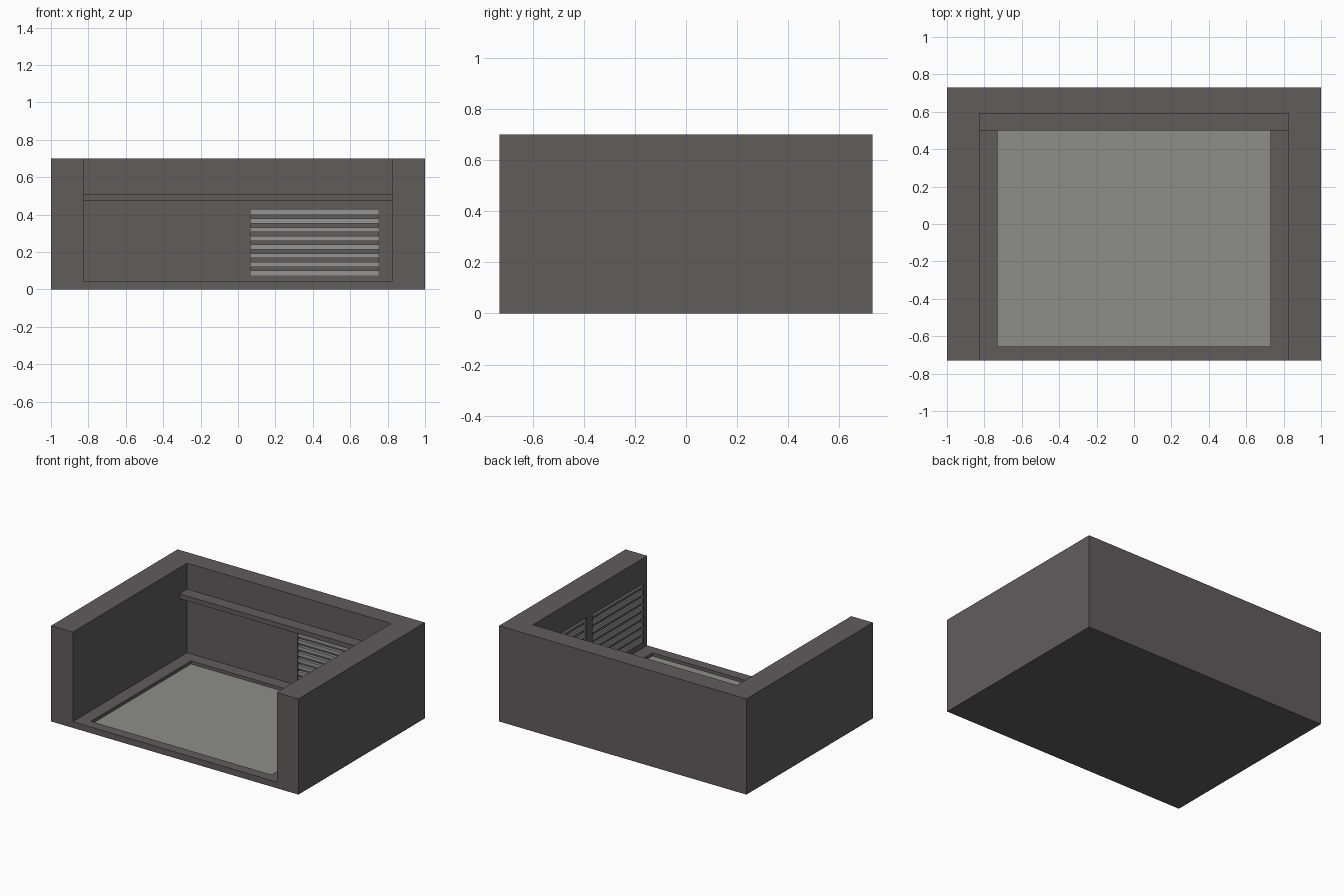
import bpy
import bmesh
from mathutils import Vector

if "Cube" in bpy.data.objects:
    bpy.data.objects.remove(bpy.data.objects["Cube"])


def material(name, rgb):
    m = bpy.data.materials.new(name)
    m.diffuse_color = (*rgb, 1)
    m.use_nodes = True
    m.node_tree.nodes["Principled BSDF"].inputs["Base Color"].default_value = m.diffuse_color
    return m


DARK = material("dark_stone", (0.115, 0.108, 0.108))
LIGHT = material("pale_grey", (0.27, 0.27, 0.265))
SLAT = material("slat_grey", (0.30, 0.30, 0.30))


def add_box(bm, lo, hi):
    lo, hi = Vector(lo), Vector(hi)
    for v in bmesh.ops.create_cube(bm, size=1)["verts"]:
        v.co = Vector((lo[i] + (v.co[i] + 0.5) * (hi[i] - lo[i]) for i in range(3)))


def boxes(name, spans, mat):
    bm = bmesh.new()
    for lo, hi in spans:
        add_box(bm, lo, hi)
    me = bpy.data.meshes.new(name)
    bm.to_mesh(me)
    bm.free()
    ob = bpy.data.objects.new(name, me)
    bpy.context.collection.objects.link(ob)
    me.materials.append(mat)
    return ob


def cut(target, lo, hi):
    cutter = boxes("cutter", [(lo, hi)], DARK)
    cutter.hide_render = True
    mod = target.modifiers.new("cut", 'BOOLEAN')
    mod.operation, mod.solver, mod.object = 'DIFFERENCE', 'EXACT', cutter
    bpy.context.view_layer.objects.active = target
    bpy.ops.object.modifier_apply(modifier=mod.name)
    bpy.data.objects.remove(cutter, do_unlink=True)


WALL_X, WALL_Y, FLOOR = 0.825, 0.59, 0.045
DEPTH, COUNT = 0.022, 8

# Outer shell, open at the front and top
shell = boxes("shell", [((-1, -0.73, 0), (1, 0.73, 0.70))], DARK)
cut(shell, (-WALL_X, -1, FLOOR), (WALL_X, WALL_Y, 1))

# Sunken floor pane
cut(shell, (-0.73, -0.655, 0.01), (0.73, 0.50, 0.2))
boxes("floor_pane", [((-0.73, -0.655, 0.01), (0.73, 0.50, 0.022))], LIGHT)

# Shelf rail along the back wall
boxes("back_rail", [((-WALL_X, 0.50, 0.475), (WALL_X, WALL_Y, 0.51))], DARK)


def slat_heights(z0, z1):
    height = (z1 - z0) / (COUNT + (COUNT - 1) * 0.8)
    return [(z0 + i * height * 1.8, z0 + i * height * 1.8 + height) for i in range(COUNT)]


# Slatted vent recessed into the back wall
cut(shell, (0.07, WALL_Y - 0.05, 0.075), (0.75, WALL_Y + DEPTH, 0.425))
boxes("back_vent_slats", [((0.07, WALL_Y + 0.002, a), (0.75, WALL_Y + DEPTH, b))
                          for a, b in slat_heights(0.075, 0.425)], SLAT)

# Pair of slatted vents recessed into the right wall
for name, y0, y1 in (("front", -0.69, -0.10), ("rear", -0.03, 0.56)):
    cut(shell, (WALL_X - 0.05, y0, 0.08), (WALL_X + DEPTH, y1, 0.515))
    boxes(f"side_vent_slats_{name}", [((WALL_X + 0.01, y0, a), (WALL_X + DEPTH, y1, b))
                                      for a, b in slat_heights(0.08, 0.515)], SLAT)
